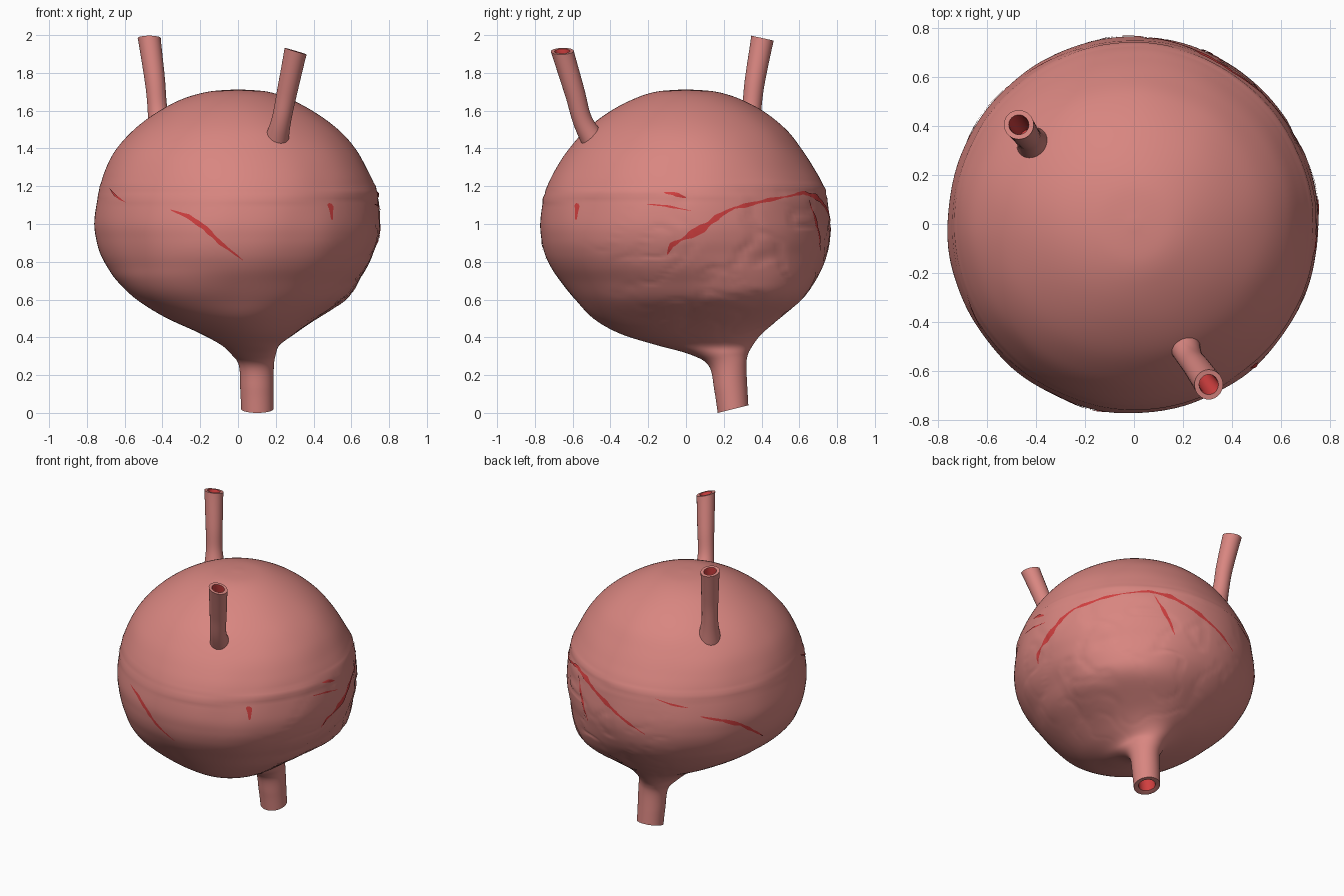
import bpy, bmesh, math
from mathutils import Vector, noise
from mathutils.bvhtree import BVHTree

if "Cube" in bpy.data.objects:
    bpy.data.objects.remove(bpy.data.objects["Cube"])


def material(name, col):
    m = bpy.data.materials.new(name)
    m.diffuse_color = (*col, 1)
    m.use_nodes = True
    m.node_tree.nodes["Principled BSDF"].inputs["Base Color"].default_value = m.diffuse_color
    return m


PINK = material("muscle_pink", (0.69, 0.238, 0.217))
RED = material("lining_red", (0.64, 0.05, 0.05))


def finish(name, bm, mats, angle=50):
    me = bpy.data.meshes.new(name)
    bm.to_mesh(me)
    ob = bpy.data.objects.new(name, me)
    bpy.context.collection.objects.link(ob)
    for m in mats:
        me.materials.append(m)
    bpy.ops.object.select_all(action='DESELECT')
    ob.select_set(True)
    bpy.context.view_layer.objects.active = ob
    bpy.ops.object.shade_smooth_by_angle(angle=math.radians(angle))
    return ob


def loft(rings, red_from):
    """Skin a list of closed rings, cap both ends, red from a ring index on."""
    bm = bmesh.new()
    vs = [[bm.verts.new(p) for p in r] for r in rings]
    n = len(rings[0])
    for i in range(len(vs) - 1):
        for j in range(n):
            k = (j + 1) % n
            f = bm.faces.new((vs[i][j], vs[i][k], vs[i + 1][k], vs[i + 1][j]))
            f.material_index = int(i >= red_from)
    bm.faces.new(vs[0])
    bm.faces.new(vs[-1]).material_index = 1
    bmesh.ops.recalc_face_normals(bm, faces=bm.faces)
    return bm


def spline(pts, t):
    """Catmull-Rom through tuples, t counted in points."""
    i = min(int(t), len(pts) - 2)
    u = t - i
    a, b, c, d = (pts[max(0, min(len(pts) - 1, i + k))] for k in (-1, 0, 1, 2))
    return [0.5 * (2 * q + (r - p) * u + (2 * p - 5 * q + 4 * r - s) * u * u
                   + (3 * q - p - 3 * r + s) * u ** 3)
            for p, q, r, s in zip(a, b, c, d)]


# body cross-sections: z, left, right, front, back
SECTIONS = [
    (1.712, -.02, .02, -.02, .02), (1.70, -.16, .16, -.16, .16),
    (1.66, -.30, .28, -.28, .29), (1.59, -.43, .41, -.41, .42),
    (1.50, -.55, .53, -.53, .53), (1.40, -.64, .62, -.62, .61),
    (1.30, -.695, .68, -.685, .675), (1.18, -.735, .73, -.74, .735),
    (1.02, -.76, .75, -.77, .76), (.92, -.752, .742, -.766, .76),
    (.84, -.73, .715, -.747, .745), (.77, -.692, .68, -.713, .72),
    (.70, -.64, .63, -.665, .68), (.60, -.53, .55, -.585, .60),
    (.50, -.37, .41, -.49, .49), (.42, -.20, .30, -.35, .40),
    (.36, -.09, .22, -.16, .355), (.31, -.035, .20, .02, .328),
    (.25, .005, .19, .12, .32), (.12, .012, .188, .15, .325),
    (.0, .017, .187, .168, .33)]


def wrinkle(p):
    """Diagonal fullness, seam folds round the middle, creases back right."""
    a = math.atan2(p.y, p.x)
    full = .08 if p.x + p.y > 0 else .055
    d = full * max(0, math.sin(2 * a)) ** 1.3 * math.exp(-((p.z - .62) / .15) ** 2)
    for z0, ph in ((1.19, 0.4), (1.145, 2.2)):
        zc = z0 + .018 * math.sin(2 * a + ph)
        d += .007 * math.exp(-((p.z - zc) / .012) ** 2) * (.6 + .4 * math.sin(a + ph))
    fade = max(0, min(1, (p.z - .3) / .2))
    side = max(0, math.cos(a - math.radians(40)))
    low = max(0, min(1, (1.2 - p.z) / .1))
    crease = max(0, 1 - 8 * abs(noise.noise(p * 6 + Vector((3, 1, 7)))))
    d += fade * side * low * (.003 - .007 * crease)
    d += .005 * fade * noise.noise(p * 4)
    return d


# bladder body with hollow outlet neck
SEG, SUB = 160, 7
rings = []


def section_ring(row, shrink=0.0):
    z, x0, x1, y0, y1 = row
    cx, cy, rx, ry = (x0 + x1) / 2, (y0 + y1) / 2, (x1 - x0) / 2, (y1 - y0) / 2
    out = []
    for j in range(SEG):
        a = 2 * math.pi * j / SEG
        p = Vector((cx + (rx - shrink) * math.cos(a), cy + (ry - shrink) * math.sin(a), z))
        p.z += max(0, 1 - z / .15) * (p.y - .168) * .25      # slanted outlet
        if not shrink:
            p += Vector((math.cos(a), math.sin(a), 0)) * wrinkle(p) * min(1, rx / .4)
        out.append(p)
    return out


for i in range((len(SECTIONS) - 1) * SUB + 1):
    rings.append(section_ring(spline(SECTIONS, i / SUB)))
last = len(rings)
for idx, shrink in ((20, .012), (20, .03), (19, .034), (18, .036)):
    z, *rest = SECTIONS[idx]
    rings.append(section_ring((z + (.006 if shrink == .03 else 0), *rest), shrink))
bm = loft(rings, last + 1)
tree = BVHTree.FromBMesh(bm)
finish("bladder_body", bm, (PINK, RED))
bm.free()


# ureter tubes: flared foot, widening hollow end cut at its own slant
def ureter(name, path, rim):
    n, rings = 32, []
    top = len(path) - 1
    rim = Vector(rim).normalized()

    def ring(t, r):
        c = Vector(spline(path, t))
        hi, lo = min(t + .05, top), max(t - .05, 0)
        d = (Vector(spline(path, hi)) - Vector(spline(path, lo))).normalized()
        d = d.lerp(rim, max(0, t - top + 1)).normalized()
        u = d.cross(Vector((0, 1, 0))).normalized()
        v = d.cross(u)
        rings.append([c + (u * math.cos(2 * math.pi * j / n)
                           + v * math.sin(2 * math.pi * j / n)) * r for j in range(n)])
    for i in range(25):
        t = top * i / 24
        ring(t, .048 + .013 * (t / top) ** 2 + .03 * math.exp(-(t / .7) ** 2))
    red = len(rings) + 1
    for t, r in ((top, .054), (top, .041), (top - .1, .038), (top - 1, .033), (top - 1.6, .032)):
        ring(t, r)
    b = loft(rings, red)
    finish(name, b, (PINK, RED))
    b.free()


ureter("ureter_front_right", [(.185, -.44, 1.37), (.225, -.54, 1.53),
                              (.26, -.59, 1.70), (.305, -.655, 1.915)], (.3, -.03, 1))
ureter("ureter_back_left", [(-.40, .315, 1.44), (-.425, .345, 1.60),
                            (-.44, .365, 1.76), (-.47, .405, 1.984)], (0, .22, 1))


# red splits in the wall: (compass angle, height) paths laid on the surface
def split(name, path, width):
    b = bmesh.new()
    count = 14 * (len(path) - 1)

    def hit(t):
        i = min(int(t), len(path) - 2)
        u = t - i
        ang, z = (p + (q - p) * u for p, q in zip(path[i], path[i + 1]))
        a = math.radians(ang)
        d = Vector((math.cos(a), math.sin(a), 0))
        loc, nor, _, _ = tree.ray_cast(d * 2 + Vector((0, 0, z)), -d)
        return loc, nor
    prev = None
    for i in range(count + 1):
        t = (len(path) - 1) * i / count
        p, nor = hit(t)
        tan = hit(min(t + .1, len(path) - 1))[0] - hit(max(t - .1, 0))[0]
        side = nor.cross(tan).normalized()
        w = width * (.1 + math.sin(math.pi * i / count) ** .7
                     * (.75 + .7 * noise.noise(p * 18)))
        row = []
        for k in (-.5, 0, .5):
            q, qn, _, _ = tree.find_nearest(p + side * w * k)
            row.append(b.verts.new(q + qn * .004))
        if prev:
            for k in (0, 1):
                b.faces.new((prev[k], row[k], row[k + 1], prev[k + 1]))
        prev = row
    finish(name, b, (RED,))
    b.free()


split("split_front", [(242, 1.075), (250, 1.04), (257, .98), (263, .90), (272, .81)], .026)
split("split_front_seam", [(203, 1.19), (210, 1.15), (218, 1.115)], .012)
split("split_right_low", [(-8, .84), (-6, .89), (0, .93), (7, .98), (13, 1.04), (20, 1.09)], .038)
split("split_right", [(14, 1.05), (20, 1.085), (35, 1.125), (46, 1.145)], .022)
split("split_back", [(44, 1.14), (57, 1.165), (68, 1.14), (82, 1.06), (95, .97), (105, .90)], .032)
split("split_right_upper", [(-16, 1.105), (-8, 1.095), (2, 1.07)], .012)
split("split_right_seam", [(-9, 1.165), (-5, 1.16), (0, 1.14)], .026)
split("split_back_branch", [(60, 1.13), (64, 1.03), (67, .95), (70, .86)], .02)
split("split_left", [(132, 1.04), (143, 1.0), (152, .95), (168, .80)], .026)
split("split_left_seam", [(110, 1.15), (118, 1.12), (126, 1.10)], .012)
split("split_notch", [(-51, 1.105), (-49.5, 1.09), (-49.5, 1.02)], .04)
